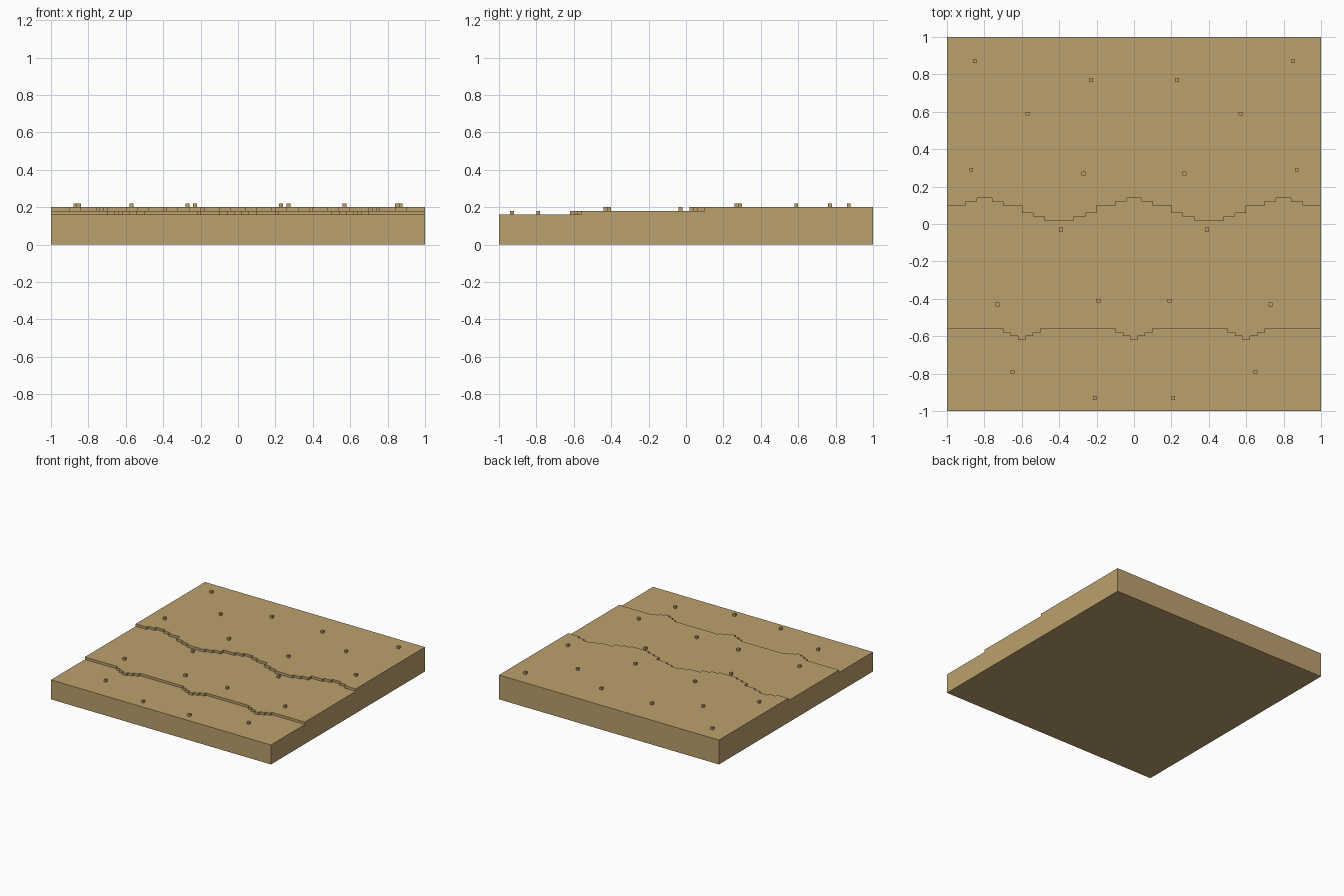
import bpy, bmesh

if "Cube" in bpy.data.objects:
    bpy.data.objects.remove(bpy.data.objects["Cube"])

sand = bpy.data.materials.new("sand")
sand.diffuse_color = (0.50, 0.355, 0.155, 1)
sand.use_nodes = True
sand.node_tree.nodes["Principled BSDF"].inputs["Base Color"].default_value = sand.diffuse_color


def finish(bm, name):
    bmesh.ops.remove_doubles(bm, verts=bm.verts, dist=0.0005)
    bmesh.ops.recalc_face_normals(bm, faces=bm.faces)
    mesh = bpy.data.meshes.new(name)
    bm.to_mesh(mesh)
    bm.free()
    mesh.materials.append(sand)
    bpy.context.collection.objects.link(bpy.data.objects.new(name, mesh))


def stepped_line(runs):
    """Blocky line from x=-1 to 1; runs are (start x, y) on the left half, mirrored."""
    left = []
    for x, y in runs:
        if left:
            left.append((x, left[-1][1]))
        left.append((x, y))
    return left + [(-x, y) for x, y in reversed(left)]


# edges between terraces, front to back
lower = stepped_line([(-1, -.56), (-.70, -.58), (-.66, -.60), (-.62, -.62), (-.58, -.60),
                      (-.54, -.58), (-.50, -.56), (-.10, -.58), (-.06, -.60), (-.02, -.62)])
upper = stepped_line([(-1, .10), (-.90, .12), (-.84, .14), (-.76, .12), (-.70, .10),
                      (-.60, .06), (-.54, .04), (-.48, .02), (-.32, .04), (-.26, .06),
                      (-.20, .10), (-.10, .12), (-.04, .14)])
lines = [[(-1, -1), (1, -1)], lower, upper, [(-1, 1), (1, 1)]]
heights = [0, .16, .18, .20, 0]

# terraced slab
bm = bmesh.new()


def face(points):
    bm.faces.new([bm.verts.new(p) for p in points])


for i in range(3):                      # flat terrace tops
    outline = lines[i] + lines[i + 1][::-1]
    face([(x, y, heights[i + 1]) for x, y in outline])
for i, line in enumerate(lines):        # front wall, two risers, back wall
    lo, hi = heights[i], heights[i + 1]
    for (xa, ya), (xb, yb) in zip(line, line[1:]):
        face([(xa, ya, lo), (xb, yb, lo), (xb, yb, hi), (xa, ya, hi)])
for x in (-1, 1):                       # stepped side walls
    side = []
    for i, line in enumerate(lines):
        side += [(x, line[0][1], heights[i]), (x, line[0][1], heights[i + 1])]
    face(side)
face([(-1, -1, 0), (1, -1, 0), (1, 1, 0), (-1, 1, 0)])
finish(bm, "terraced_ground")

# small cube pebbles, mirrored left and right
bm = bmesh.new()
for px, py in [(.85, .87), (.23, .77), (.57, .59), (.87, .29), (.27, .27), (.39, -.03),
               (.73, -.43), (.19, -.41), (.65, -.79), (.21, -.93)]:
    ground = .20 if py > .1 else .18 if py > -.6 else .16
    for s in (-1, 1):
        cube = bmesh.ops.create_cube(bm, size=.02)
        bmesh.ops.translate(bm, verts=cube["verts"], vec=(s * px, py, ground + .01))
finish(bm, "pebbles")
